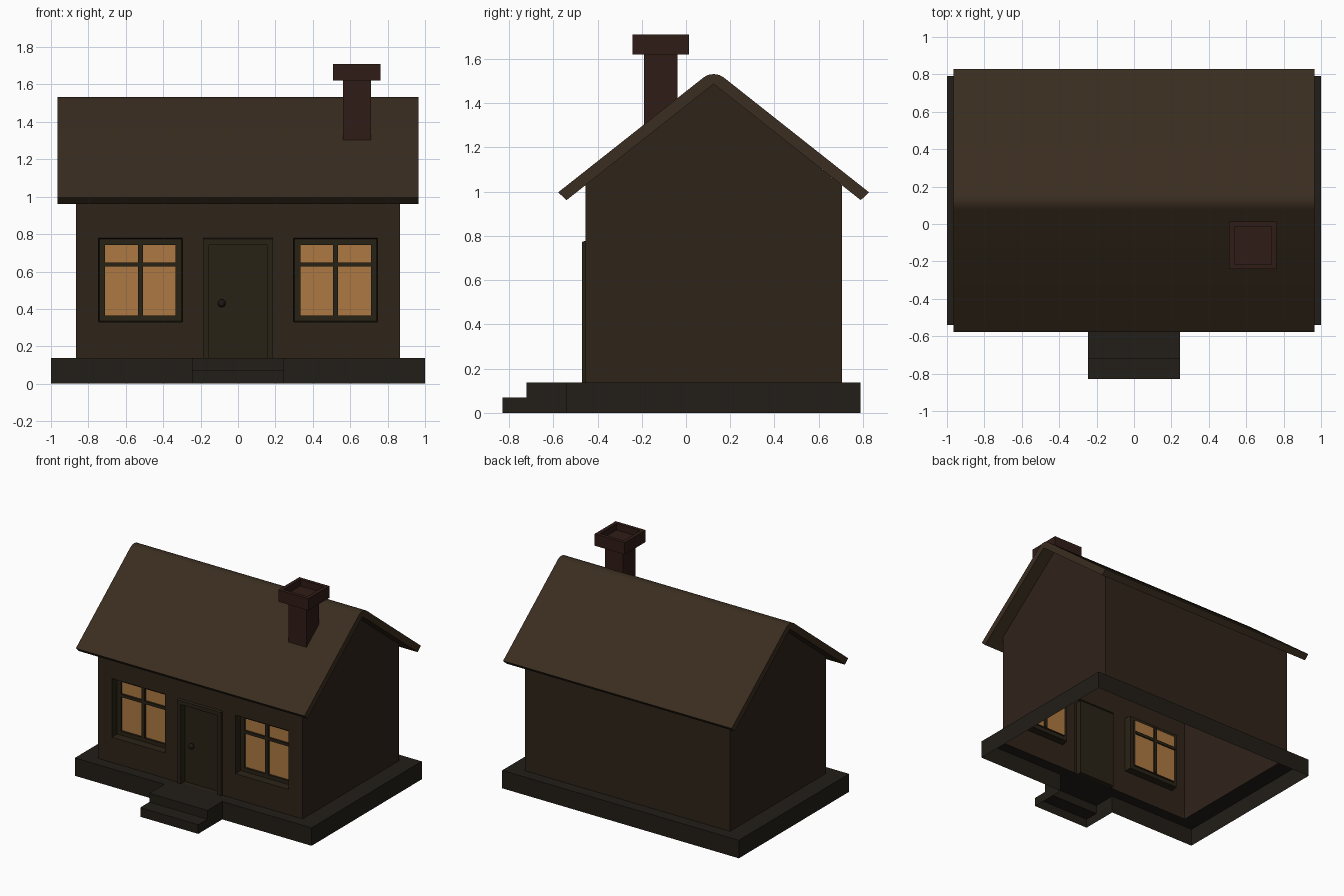
import bpy, bmesh
from mathutils import Matrix

if "Cube" in bpy.data.objects:
    bpy.data.objects.remove(bpy.data.objects["Cube"])

# Main dimensions
CY = 0.125                       # ridge line in y
BASE_Z, EAVE_Z, RIDGE_Z = 0.137, 1.029, 1.487
FRONT, BACK, WX = CY - 0.58, CY + 0.58, 0.865


def mat(name, r, g, b):
    m = bpy.data.materials.new(name)
    m.diffuse_color = (r, g, b, 1)
    m.use_nodes = True
    m.node_tree.nodes["Principled BSDF"].inputs["Base Color"].default_value = m.diffuse_color
    return m


WALL = mat("wall_brown", 0.028, 0.017, 0.010)
ROOF = mat("roof_brown", 0.042, 0.026, 0.014)
STONE = mat("stone_dark", 0.016, 0.013, 0.009)
WOOD = mat("wood_dark", 0.022, 0.016, 0.008)
BRICK = mat("brick_dark", 0.030, 0.012, 0.008)
GLASS = mat("warm_glass", 0.42, 0.19, 0.055)
METAL = mat("knob_dark", 0.012, 0.010, 0.007)


def finish(bm, name, material):
    bmesh.ops.remove_doubles(bm, verts=bm.verts, dist=1e-5)
    bmesh.ops.recalc_face_normals(bm, faces=bm.faces)
    me = bpy.data.meshes.new(name)
    bm.to_mesh(me)
    bm.free()
    ob = bpy.data.objects.new(name, me)
    bpy.context.collection.objects.link(ob)
    me.materials.append(material)
    return ob


def face(bm, *pts):
    return bm.faces.new([bm.verts.new(p) for p in pts])


def box(bm, x0, x1, y0, y1, z0, z1):
    m = Matrix.Translation(((x0 + x1) / 2, (y0 + y1) / 2, (z0 + z1) / 2)) @ \
        Matrix.Diagonal((x1 - x0, y1 - y0, z1 - z0, 1))
    bmesh.ops.create_cube(bm, size=1, matrix=m)


def loft(bm, loops, skip=(), cap=False):
    """Join successive four-corner loops; skip lists side numbers left open."""
    for a, b in zip(loops, loops[1:]):
        for i in range(4):
            if i not in skip:
                j = (i + 1) % 4
                face(bm, a[i], a[j], b[j], b[i])
    if cap:
        face(bm, *loops[-1])


def rect_xz(x0, x1, z0, z1, y):
    return [(x0, y, z0), (x1, y, z0), (x1, y, z1), (x0, y, z1)]


def rect_xy(x0, x1, y0, y1, z):
    return [(x0, y0, z), (x1, y0, z), (x1, y1, z), (x0, y1, z)]


# Base: hollow plinth with ledge, open into the steps
BY0, BY1, SX = CY - 0.665, CY + 0.665, 0.245
bm = bmesh.new()
outer = rect_xy(-1, 1, BY0, BY1, BASE_Z)
loft(bm, [outer, rect_xy(-WX, WX, FRONT, BACK, BASE_Z)])
loft(bm, [rect_xy(-1, 1, BY0, BY1, 0), outer], skip=(0,))
for s in (-1, 1):
    face(bm, (s, BY0, 0), (s * SX, BY0, 0), (s * SX, BY0, BASE_Z), (s, BY0, BASE_Z))
finish(bm, "base", STONE)

# Steps
bm = bmesh.new()
prof = [(BY0, BASE_Z), (-0.72, BASE_Z), (-0.72, 0.07), (-0.83, 0.07), (-0.83, 0)]
for (y0, z0), (y1, z1) in zip(prof, prof[1:]):
    face(bm, (-SX, y0, z0), (SX, y0, z0), (SX, y1, z1), (-SX, y1, z1))
for x in (-SX, SX):
    for y0, y1, z in ((-0.72, BY0, BASE_Z), (-0.83, -0.72, 0.07)):
        face(bm, (x, y0, 0), (x, y1, 0), (x, y1, z), (x, y0, z))
finish(bm, "steps", STONE)

# Walls: thin shell, front made of cells that leave the openings free
WIN = (0.297, 0.746, 0.33, 0.778)
DOOR_X = 0.187
xs = [-WX, -WIN[1], -WIN[0], -DOOR_X, DOOR_X, WIN[0], WIN[1], WX]
zs = [BASE_Z, WIN[2], WIN[3], EAVE_Z]
holes = {(1, 1), (5, 1), (3, 0), (3, 1)}
bm = bmesh.new()
for i in range(7):
    for k in range(3):
        if (i, k) not in holes:
            face(bm, *rect_xz(xs[i], xs[i + 1], zs[k], zs[k + 1], FRONT))
face(bm, *rect_xz(-WX, WX, BASE_Z, EAVE_Z, BACK))
for x in (-WX, WX):
    face(bm, (x, FRONT, BASE_Z), (x, BACK, BASE_Z), (x, BACK, EAVE_Z),
         (x, CY, RIDGE_Z), (x, FRONT, EAVE_Z))
bmesh.ops.dissolve_limit(bm, angle_limit=0.01, verts=bm.verts, edges=bm.edges)
finish(bm, "walls", WALL)

# Roof: folded slab with a rounded ridge
half = [(0.665, 0.962), (0.703, 0.997), (0.045, 1.517), (0.025, 1.528)]
prof = [(CY - y, z) for y, z in half] + [(CY, 1.532)] + \
       [(CY + y, z) for y, z in reversed(half)] + [(CY, RIDGE_Z)]
bm = bmesh.new()
f = face(bm, *[(-0.966, y, z) for y, z in prof])
ext = bmesh.ops.extrude_face_region(bm, geom=[f], use_keep_orig=True)
bmesh.ops.translate(bm, vec=(1.932, 0, 0),
                    verts=[v for v in ext["geom"] if isinstance(v, bmesh.types.BMVert)])
roof = finish(bm, "roof", ROOF)
bpy.context.view_layer.objects.active = roof
roof.select_set(True)
bpy.ops.object.shade_smooth_by_angle(angle=0.6)
roof.select_set(False)

# Windows: recessed frame, crossbars and glass
for side, s in (("left", -1), ("right", 1)):
    x0, x1 = sorted((s * WIN[0], s * WIN[1]))
    g0, g1, gz0, gz1 = x0 + 0.036, x1 - 0.036, 0.365, 0.743
    yf, yg = FRONT + 0.055, FRONT + 0.07
    bm = bmesh.new()
    loft(bm, [rect_xz(x0, x1, WIN[2], WIN[3], FRONT),
              rect_xz(x0 + 0.005, x1 - 0.005, WIN[2] + 0.005, WIN[3] - 0.005, yf),
              rect_xz(g0, g1, gz0, gz1, yf), rect_xz(g0, g1, gz0, gz1, yg)])
    xm = (x0 + x1) / 2
    box(bm, xm - 0.013, xm + 0.013, yf, yg + 0.01, gz0, gz1)
    box(bm, g0, g1, yf, yg + 0.01, 0.626, 0.648)
    finish(bm, side + "_window_frame", WOOD)
    bm = bmesh.new()
    face(bm, *rect_xz(g0, g1, gz0, gz1, yg))
    finish(bm, side + "_window_glass", GLASS)

# Door: raised surround and recessed panel
bm = bmesh.new()
dx, dz, yd = 0.155, 0.743, FRONT + 0.035
loft(bm, [rect_xz(-DOOR_X, DOOR_X, BASE_Z, WIN[3], FRONT),
          rect_xz(-DOOR_X, DOOR_X, BASE_Z, 0.773, FRONT - 0.015),
          rect_xz(-dx, dx, BASE_Z, dz, FRONT - 0.015),
          rect_xz(-dx, dx, BASE_Z, dz, yd)], skip=(0,), cap=True)
face(bm, *rect_xy(-dx, dx, FRONT, yd, BASE_Z))
finish(bm, "door", WOOD)

# Door knob
bm = bmesh.new()
bmesh.ops.create_uvsphere(bm, u_segments=12, v_segments=8, radius=0.021,
                          matrix=Matrix.Translation((-0.087, yd - 0.02, 0.43)))
finish(bm, "door_knob", METAL)

# Chimney: shaft and hollow cap
cx, cy = 0.636, -0.114
bm = bmesh.new()


def sq(r, z):
    return rect_xy(cx - r, cx + r, cy - r, cy + r, z)


loft(bm, [sq(0.075, 1.27), sq(0.075, 1.62), sq(0.127, 1.62), sq(0.127, 1.71),
          sq(0.1, 1.71), sq(0.1, 1.66)], cap=True)
finish(bm, "chimney", BRICK)
